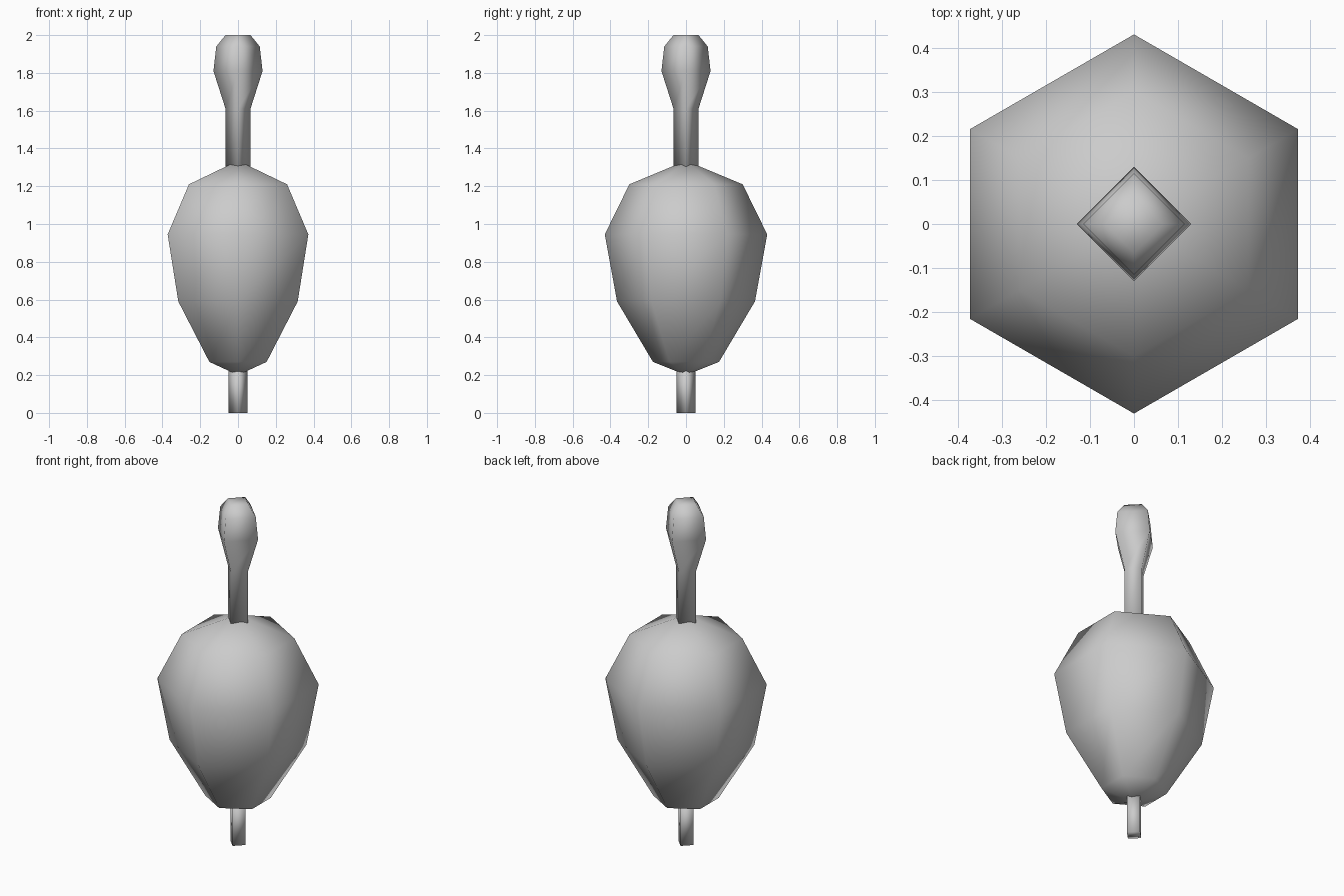
import bpy, bmesh
from math import cos, sin, pi

cube = bpy.data.objects.get("Cube")
if cube:
    bpy.data.objects.remove(cube, do_unlink=True)

grey = bpy.data.materials.new("plain grey")
grey.use_nodes = True
colour = (0.6, 0.6, 0.6, 1)
grey.diffuse_color = colour
grey.node_tree.nodes["Principled BSDF"].inputs["Base Color"].default_value = colour


def turned(name, sides, profile):
    """Turn a (radius, height) profile, one corner facing +y; radius 0 makes a point."""
    bm = bmesh.new()
    rings = []
    for r, z in profile:
        angles = [pi / 2 + 2 * pi * i / sides for i in range(sides)] if r else [0]
        rings.append([bm.verts.new((r * cos(a), r * sin(a), z)) for a in angles])
    for low, high in zip(rings, rings[1:]):
        for i in range(sides):
            j = (i + 1) % sides
            corners = [low[i % len(low)], low[j % len(low)],
                       high[j % len(high)], high[i % len(high)]]
            bm.faces.new(list(dict.fromkeys(corners)))
    # Flat ends where the profile does not close to a point
    if len(rings[0]) > 1:
        bm.faces.new(rings[0][::-1])
    if len(rings[-1]) > 1:
        bm.faces.new(rings[-1])
    for face in bm.faces:
        face.smooth = True
    bmesh.ops.recalc_face_normals(bm, faces=bm.faces)
    mesh = bpy.data.meshes.new(name)
    bm.to_mesh(mesh)
    bm.free()
    mesh.materials.append(grey)
    obj = bpy.data.objects.new(name, mesh)
    bpy.context.collection.objects.link(obj)
    return obj


# Six-sided body, pointed at both ends
turned("body", 6, [(0, 0.2), (0.175, 0.27), (0.365, 0.59), (0.43, 0.945),
                   (0.30, 1.21), (0, 1.335)])

# Four-sided stem with a swollen knob
turned("stem_and_knob", 4, [(0.066, 1.28), (0.066, 1.61), (0.13, 1.81),
                            (0.115, 1.94), (0.066, 2.0)])

# Four-sided spinning tip
turned("tip", 4, [(0.05, 0), (0.05, 0.24)])
